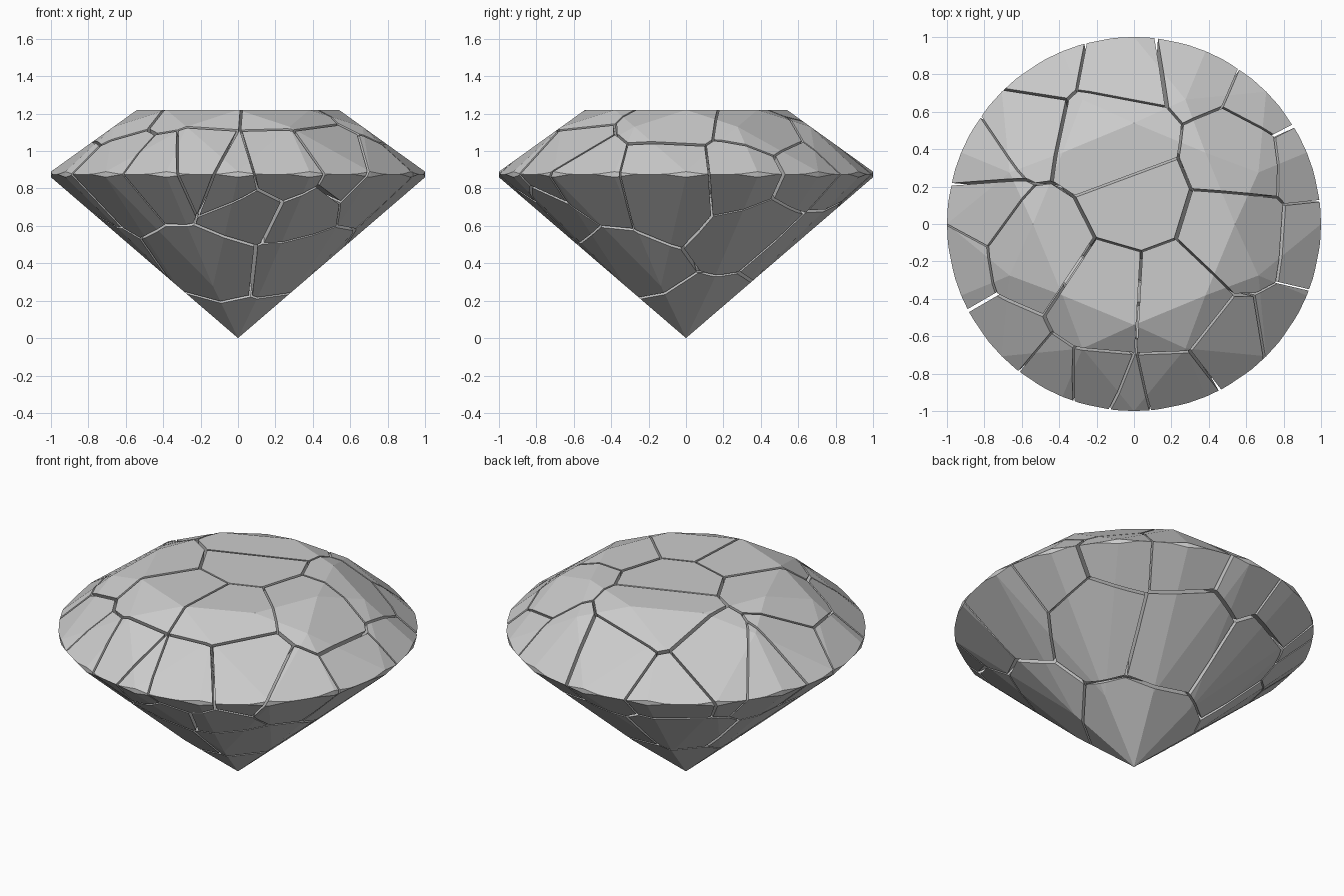
import bpy, bmesh, random
from math import sin, cos, radians
from mathutils import Vector

if "Cube" in bpy.data.objects:
    bpy.data.objects.remove(bpy.data.objects["Cube"])

random.seed(4)
CENTRE = Vector((0, 0, 0.7))


def pol(r, deg, z):
    return Vector((r * cos(radians(deg)), r * sin(radians(deg)), z))


def cut(bm, co, no):
    """Clip a closed convex mesh by a plane, keep the side behind it, cap the hole."""
    if all((v.co - co).dot(no) <= 1e-5 for v in bm.verts):
        return
    bmesh.ops.bisect_plane(bm, geom=bm.verts[:] + bm.edges[:] + bm.faces[:], dist=1e-6,
                           plane_co=co, plane_no=no, clear_outer=True)
    bmesh.ops.remove_doubles(bm, verts=bm.verts[:], dist=1e-5)
    rim = [e for e in bm.edges if e.is_boundary]
    if rim:
        bmesh.ops.holes_fill(bm, edges=rim, sides=0)


def facet(bm, a, b, c):
    n = (b - a).cross(c - a).normalized()
    if n.dot(a - CENTRE) < 0:
        n = -n
    cut(bm, a, n)


# Round brilliant: a disc trimmed by table, bezel, star, half and pavilion facets
TABLE_R, TABLE_Z = 0.54, 1.22
MID_R, G_TOP, G_LOW, PAV_R = 0.72, 0.89, 0.86, 0.35
MID_Z = TABLE_Z - (TABLE_Z - G_TOP) / (1 - TABLE_R) * (MID_R * cos(radians(22.5)) - TABLE_R)
PAV_Z = G_LOW * PAV_R * cos(radians(22.5))
gem = bmesh.new()
bmesh.ops.create_cone(gem, cap_ends=True, segments=64, radius1=1, radius2=1, depth=TABLE_Z)
bmesh.ops.translate(gem, verts=gem.verts[:], vec=(0, 0, TABLE_Z / 2))
for k in range(8):
    a = 45 * k
    facet(gem, pol(TABLE_R, a, TABLE_Z), pol(MID_R, a - 22.5, MID_Z), pol(MID_R, a + 22.5, MID_Z))
    facet(gem, Vector((0, 0, 0)), pol(PAV_R, a - 22.5, PAV_Z), pol(PAV_R, a + 22.5, PAV_Z))
for k in range(8):
    a = 45 * k
    facet(gem, pol(TABLE_R, a, TABLE_Z), pol(TABLE_R, a + 45, TABLE_Z), pol(MID_R, a + 22.5, MID_Z))
    for s in (-22.5, 22.5):
        facet(gem, pol(MID_R, a + s, MID_Z), pol(1, a, G_TOP), pol(1, a + s, G_TOP))
        facet(gem, pol(PAV_R, a + s, PAV_Z), pol(1, a, G_LOW), pol(1, a + s, G_LOW))

# Shard centres: crown, then rim, then pavilion
SEEDS = [
    (0.0, 0.12, 0.98), (-0.13, 0.47, 1.08), (-0.15, -0.40, 1.05), (0.20, -0.42, 1.05),
    (0.55, -0.05, 1.02), (0.58, 0.36, 1.0), (-0.60, 0.53, 0.98), (-0.53, -0.15, 1.05),
    (0.83, -0.08, 0.80), (0.82, 0.33, 0.84), (0.68, 0.62, 0.85), (0.32, 0.82, 0.90),
    (-0.05, 0.80, 0.95), (-0.48, 0.80, 0.85), (-0.78, 0.33, 0.90), (-0.78, 0.10, 0.92),
    (-0.87, -0.20, 0.82), (-0.65, -0.58, 0.82), (-0.40, -0.82, 0.85), (-0.20, -0.86, 0.90),
    (-0.05, -0.87, 0.83), (0.22, -0.86, 0.90), (0.72, -0.55, 0.80), (0.52, -0.66, 0.93),
    (0.03, 0.05, 0.12), (-0.15, -0.42, 0.42), (0.30, -0.36, 0.44), (0.35, -0.68, 0.66),
    (0.06, -0.78, 0.70), (0.60, 0.38, 0.62), (0.15, 0.60, 0.58), (-0.35, 0.55, 0.58),
    (-0.60, 0.05, 0.55), (0.05, 0.05, 0.62),
]
seeds = [Vector(s) for s in SEEDS]
gaps = {(i, j): random.uniform(0.004, 0.010)
        for i in range(len(seeds)) for j in range(i)}

# Each shard is the gem trimmed halfway to every neighbouring centre, less a crack gap
for i, s in enumerate(seeds):
    bm = gem.copy()
    for j in sorted(range(len(seeds)), key=lambda q: (seeds[q] - s).length):
        if j == i:
            continue
        n = (seeds[j] - s).normalized()
        cut(bm, (s + seeds[j]) / 2 - n * gaps[max(i, j), min(i, j)], n)
        if not bm.verts:
            break
    if bm.faces:
        bmesh.ops.recalc_face_normals(bm, faces=bm.faces[:])
        name = "gem_shard_%02d" % (i + 1)
        me = bpy.data.meshes.new(name)
        bm.to_mesh(me)
        bpy.context.collection.objects.link(bpy.data.objects.new(name, me))
    bm.free()
gem.free()
